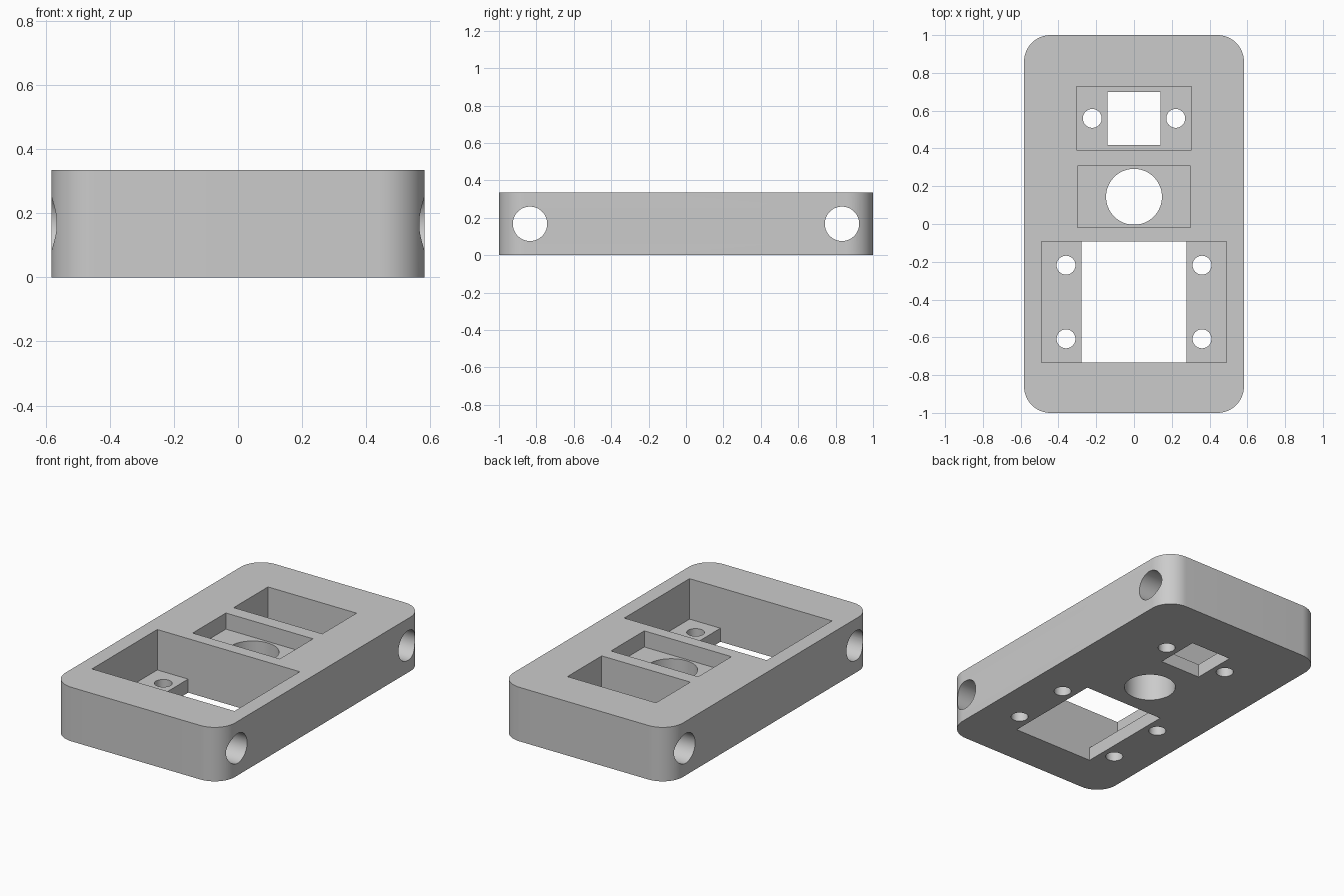
import bpy
import bmesh
from math import radians
from mathutils import Matrix, Vector

if "Cube" in bpy.data.objects:
    bpy.data.objects.remove(bpy.data.objects["Cube"])

HEIGHT = 0.335
FLOOR = 0.084       # floor thickness under the deep pockets
RIM = 0.1           # how far cutters overshoot the body


def finish(bm, name):
    bmesh.ops.recalc_face_normals(bm, faces=bm.faces)
    mesh = bpy.data.meshes.new(name)
    bm.to_mesh(mesh)
    bm.free()
    obj = bpy.data.objects.new(name, mesh)
    bpy.context.collection.objects.link(obj)
    return obj


def box(name, x, y, z, corner=0):
    """Box from (min, max) ranges, with optional rounded vertical edges."""
    bm = bmesh.new()
    bmesh.ops.create_cube(bm, size=1)
    for v in bm.verts:
        v.co = Vector(r[0] if c < 0 else r[1] for r, c in zip((x, y, z), v.co))
    if corner:
        upright = [e for e in bm.edges
                   if abs(e.verts[0].co.z - e.verts[1].co.z) > HEIGHT / 2]
        bmesh.ops.bevel(bm, geom=upright, offset=corner, segments=16,
                        profile=0.5, affect='EDGES')
    return finish(bm, name)


def cylinder(name, centre, radius, depth, axis='Z'):
    bm = bmesh.new()
    turn = Matrix.Rotation(radians(90), 4, 'Y') if axis == 'X' else Matrix()
    bmesh.ops.create_cone(bm, cap_ends=True, segments=64, radius1=radius,
                          radius2=radius, depth=depth,
                          matrix=Matrix.Translation(centre) @ turn)
    return finish(bm, name)


def stepped_pocket(name, half_top, half_bottom, y):
    """Wide pocket with a narrower window below, as one T-shaped prism."""
    half = [(half_bottom, -RIM), (half_bottom, FLOOR),
            (half_top, FLOOR), (half_top, HEIGHT + RIM)]
    outline = half + [(-px, pz) for px, pz in reversed(half)]
    bm = bmesh.new()
    face = bm.faces.new([bm.verts.new((px, y[0], pz)) for px, pz in outline])
    grown = bmesh.ops.extrude_face_region(bm, geom=[face])["geom"]
    bmesh.ops.translate(bm, vec=(0, y[1] - y[0], 0),
                        verts=[g for g in grown if isinstance(g, bmesh.types.BMVert)])
    return finish(bm, name)


# Rounded block
body = box("housing_body", (-0.582, 0.582), (-1, 1), (0, HEIGHT), corner=0.14)

# Pockets and windows
above = HEIGHT + RIM
cutters = [
    stepped_pocket("front_pocket", 0.489, 0.277, (-0.733, -0.093)),
    box("middle_pocket", (-0.299, 0.299), (-0.018, 0.308), (HEIGHT - 0.1, above)),
    cylinder("middle_bore", (0, 0.144, 0.1), 0.148, 0.5),
    box("rear_pocket", (-0.304, 0.304), (0.392, 0.728), (FLOOR, above)),
    box("rear_window", (-0.14, 0.14), (0.418, 0.698), (-RIM, FLOOR + RIM)),
]

# Screw holes through the floors
for side in (-1, 1):
    for x, y in ((0.36, -0.218), (0.36, -0.608), (0.221, 0.559)):
        cutters.append(cylinder("screw_hole", (side * x, y, 0.04), 0.05, 0.2))

# Cross holes through the sides
for y in (-0.834, 0.834):
    cutters.append(cylinder("cross_hole", (0, y, HEIGHT / 2), 0.092, 1.5, 'X'))

bpy.context.view_layer.objects.active = body
for cutter in cutters:
    cutter.hide_render = True
    mod = body.modifiers.new(cutter.name, 'BOOLEAN')
    mod.operation = 'DIFFERENCE'
    mod.solver = 'EXACT'
    mod.object = cutter
    bpy.ops.object.modifier_apply(modifier=mod.name)
    bpy.data.objects.remove(cutter)

# Plain grey finish
grey = bpy.data.materials.new("plain_grey")
grey.use_nodes = True
colour = (0.6, 0.6, 0.6, 1)
grey.diffuse_color = colour
grey.node_tree.nodes["Principled BSDF"].inputs["Base Color"].default_value = colour
body.data.materials.clear()
body.data.materials.append(grey)

bpy.ops.object.select_all(action='DESELECT')
body.select_set(True)
bpy.ops.object.shade_smooth_by_angle(angle=radians(30))
